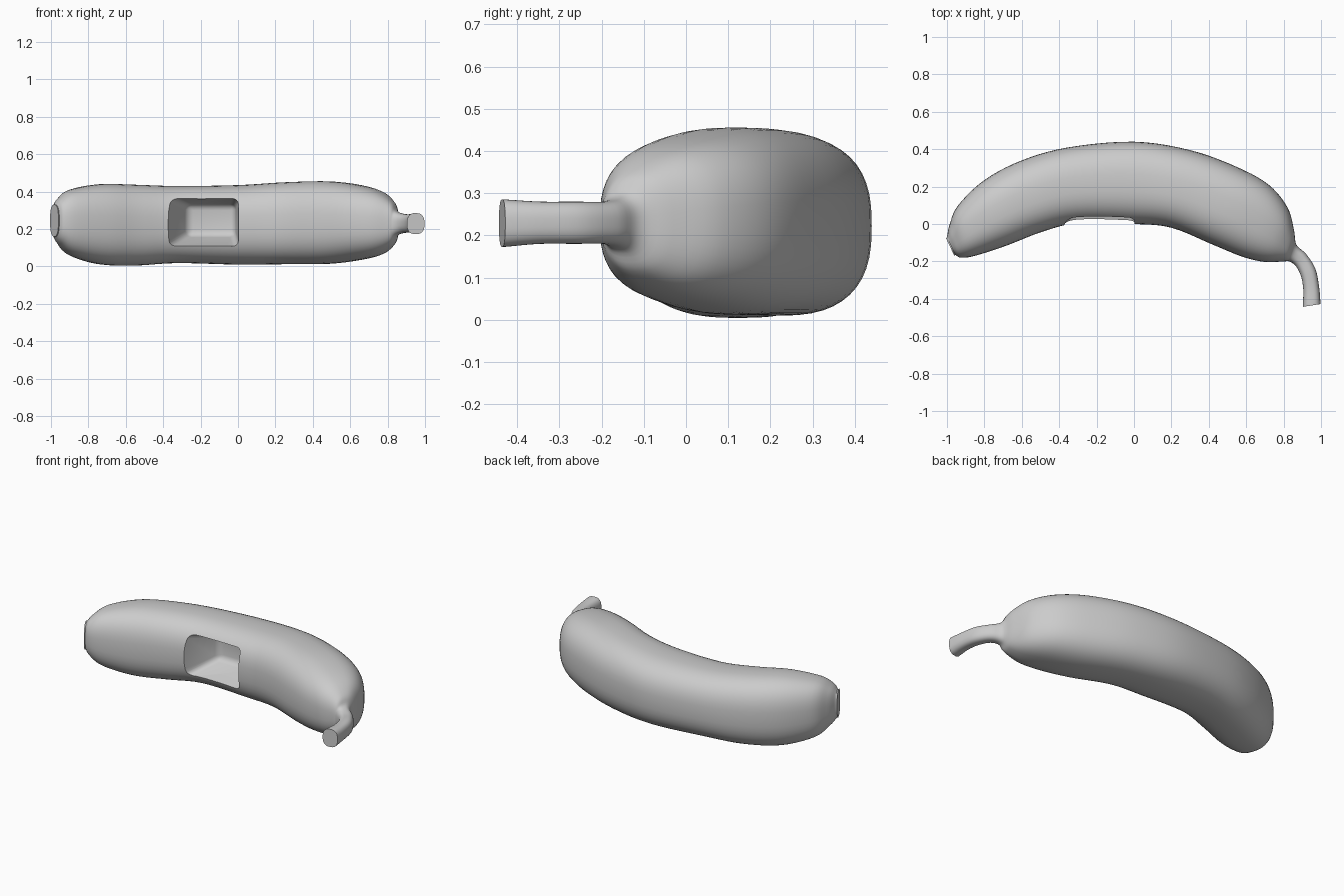
import bpy, bmesh, math
from mathutils import Vector

if "Cube" in bpy.data.objects:
    bpy.data.objects.remove(bpy.data.objects["Cube"], do_unlink=True)

# Single grey skin
skin = bpy.data.materials.new("plain_grey")
skin.use_nodes = True
grey = (0.6, 0.6, 0.6, 1)
skin.diffuse_color = grey
skin.node_tree.nodes["Principled BSDF"].inputs["Base Color"].default_value = grey

# Stations along the fruit: outer x, outer y, inner x, inner y, bottom z, top z
STATIONS = [
    (-1.0, -.07, -.955, -.165, .16, .33),
    (-.985, 0, -.925, -.18, .12, .365),
    (-.94, .1, -.85, -.17, .06, .41),
    (-.8, .235, -.68, -.115, .012, .44),
    (-.6, .34, -.5, -.045, .005, .437),
    (-.35, .41, -.3, .005, .018, .43),
    (0, .44, 0, 0, .01, .435),
    (.3, .395, .2, -.02, .012, .45),
    (.55, .305, .42, -.11, .014, .455),
    (.72, .21, .58, -.175, .035, .435),
    (.82, .09, .7, -.203, .065, .4),
    (.855, -.03, .8, -.2, .115, .345),
    (.868, -.11, .83, -.2, .165, .295),
    (.92, -.16, .865, -.225, .18, .28),
    (.97, -.24, .893, -.28, .18, .28),
    (.99, -.34, .905, -.35, .18, .28),
    (.997, -.42, .903, -.435, .173, .285),
]
SIDES, STEPS, SQUARENESS = 48, 5, 2.6


def smooth_path(points, steps):
    """Catmull-Rom interpolation through stations of any dimension."""
    pts = [Vector(p) for p in points]
    pts = [pts[0] * 2 - pts[1]] + pts + [pts[-1] * 2 - pts[-2]]
    out = []
    for a, b, c, d in zip(pts, pts[1:], pts[2:], pts[3:]):
        for i in range(steps):
            t = i / steps
            out.append((b * 2 + (c - a) * t + (a * 2 - b * 5 + c * 4 - d) * t ** 2
                        + (b * 3 - a - c * 3 + d) * t ** 3) / 2)
    return out + [pts[-2]]


def soften(value):
    return math.copysign(abs(value) ** (2 / SQUARENESS), value)


def make_object(name, bm):
    bmesh.ops.recalc_face_normals(bm, faces=bm.faces)
    mesh = bpy.data.meshes.new(name)
    bm.to_mesh(mesh)
    bm.free()
    obj = bpy.data.objects.new(name, mesh)
    mesh.materials.append(skin)
    bpy.context.collection.objects.link(obj)
    return obj


# Curved body and stem, lofted through rounded-square sections
bm = bmesh.new()
rings = []
for ox, oy, ix, iy, low, high in smooth_path(STATIONS, STEPS):
    outer, inner = Vector((ox, oy, 0)), Vector((ix, iy, 0))
    centre = (outer + inner) / 2 + Vector((0, 0, (low + high) / 2))
    across, up = (outer - inner) / 2, Vector((0, 0, (high - low) / 2))
    ring = []
    for k in range(SIDES):
        angle = math.tau * k / SIDES
        ring.append(bm.verts.new(centre + across * soften(math.cos(angle))
                                 + up * soften(math.sin(angle))))
    rings.append(ring)
for r, s in zip(rings, rings[1:]):
    for k in range(SIDES):
        n = (k + 1) % SIDES
        bm.faces.new((r[k], r[n], s[n], s[k]))

# Blunt caps: an inset rim makes the ends slightly rounded
for ring, neighbour in ((rings[0], rings[1]), (rings[-1], rings[-2])):
    cap = bm.faces.new(ring)
    mid = cap.calc_center_median()
    before = sum((v.co for v in neighbour), Vector()) / SIDES
    push = (mid - before).normalized() * .008
    bmesh.ops.inset_region(bm, faces=[cap], thickness=.012)
    for v in cap.verts:
        v.co += push
body = make_object("banana_body", bm)

# Tapered pocket cutter on the inner curve: depth, left, right, bottom, top
bm = bmesh.new()
loops = []
for y, x0, x1, z0, z1 in ((-.1, -.42, .012, .07, .39), (.2, -.27, -.015, .165, .33)):
    loops.append([bm.verts.new((x, y, z))
                  for x, z in ((x0, z0), (x1, z0), (x1, z1), (x0, z1))])
front, back = loops
bm.faces.new(front)
bm.faces.new(back)
for k in range(4):
    n = (k + 1) % 4
    bm.faces.new((front[k], front[n], back[n], back[k]))
rounded = [e for e in bm.edges if not all(v in front for v in e.verts)]
bmesh.ops.bevel(bm, geom=rounded, offset=.03, segments=4, profile=.5, affect='EDGES')
cutter = make_object("pocket_cutter", bm)
cutter.hide_render = True
cutter.hide_set(True)

cut = body.modifiers.new("pocket", 'BOOLEAN')
cut.operation = 'DIFFERENCE'
cut.solver = 'EXACT'
cut.object = cutter

# Apply the cut, then smooth while keeping the pocket rim sharp
bpy.ops.object.select_all(action='DESELECT')
body.select_set(True)
bpy.context.view_layer.objects.active = body
bpy.ops.object.modifier_apply(modifier=cut.name)
bpy.data.objects.remove(cutter, do_unlink=True)
bpy.ops.object.shade_smooth_by_angle(angle=math.radians(35))
